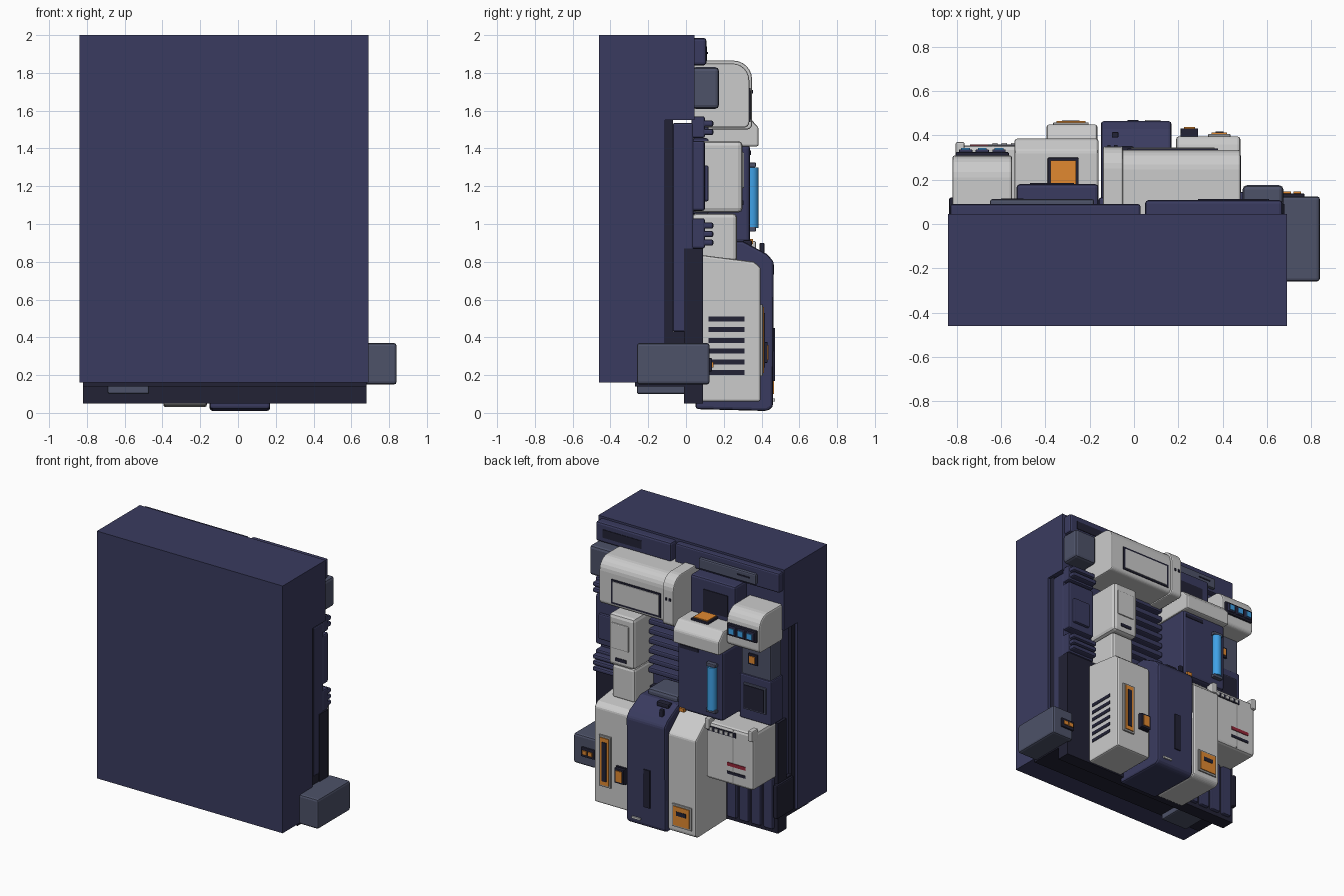
import bpy, bmesh, math

if "Cube" in bpy.data.objects:
    bpy.data.objects.remove(bpy.data.objects["Cube"])

def mat(name, c):
    m = bpy.data.materials.new(name)
    m.diffuse_color = (*c, 1)
    m.use_nodes = True
    m.node_tree.nodes["Principled BSDF"].inputs["Base Color"].default_value = m.diffuse_color
    return m

NAVY = mat("navy", (0.042, 0.044, 0.115))
DARK = mat("dark", (0.016, 0.016, 0.035))
SLATE = mat("slate", (0.075, 0.085, 0.14))
WHITE = mat("off_white", (0.55, 0.55, 0.54))
GREY = mat("grey", (0.33, 0.33, 0.33))
ORANGE = mat("orange", (0.75, 0.25, 0.03))
BLUE = mat("blue", (0.05, 0.36, 0.8))
RED = mat("red", (0.3, 0.02, 0.04))

def prism(name, prof, x0, x1, m, bevel=0.0):
    """Extrude a (y, z) profile from x0 to x1."""
    bm = bmesh.new()
    f = bm.faces.new([bm.verts.new((x0, y, z)) for y, z in prof])
    r = bmesh.ops.extrude_face_region(bm, geom=[f])
    vs = [v for v in r["geom"] if isinstance(v, bmesh.types.BMVert)]
    bmesh.ops.translate(bm, verts=vs, vec=(x1 - x0, 0, 0))
    bmesh.ops.recalc_face_normals(bm, faces=bm.faces)
    me = bpy.data.meshes.new(name)
    bm.to_mesh(me)
    bm.free()
    ob = bpy.data.objects.new(name, me)
    bpy.context.collection.objects.link(ob)
    me.materials.append(m)
    if bevel:
        b = ob.modifiers.new("bevel", "BEVEL")
        b.width, b.segments = bevel, 2
        b.limit_method, b.angle_limit = "ANGLE", math.radians(35)
    return ob

def box(name, x, y, z, m, bevel=0.0):
    return prism(name, [(y[0], z[0]), (y[1], z[0]), (y[1], z[1]), (y[0], z[1])], x[0], x[1], m, bevel)

def hood(y0, y1, z0, z1, r, r2=0.03):
    """Side profile with rounded rear edges: large on top, small below."""
    p = [(y0, z0)]
    for cy, cz, rr, a0 in ((y1 - r2, z0 + r2, r2, -90), (y1 - r, z1 - r, r, 0)):
        for i in range(7):
            a = math.radians(a0 + 15 * i)
            p.append((cy + rr * math.cos(a), cz + rr * math.sin(a)))
    return p + [(y0, z1)]

def framed(name, x, y, z, m, frame, w=0.015):
    """Screen or light set in a raised frame on a rear face at depth y."""
    box(name + "_frame", (x[0] - w, x[1] + w), (y - 0.02, y + 0.012), (z[0] - w, z[1] + w), frame, 0.004)
    box(name, x, (y, y + 0.018), z, m)

# Cabinet body, header and recessed rear wall
box("cabinet_body", (-.84, .69), (-.46, -.11), (.16, 2), NAVY)
box("cabinet_header", (-.84, .69), (-.11, .045), (1.55, 2), NAVY)
box("recess_core", (-.82, .67), (-.12, -.07), (.16, 1.56), DARK)
box("rear_plate", (-.80, .675), (-.07, .04), (.43, 1.535), NAVY, .01)
box("lower_core", (-.82, .67), (-.11, 0), (.14, .43), DARK)
box("base_plate", (-.82, .68), (-.01, .09), (.05, .87), DARK)
box("base_underside", (-.82, .68), (-.27, 0), (.14, .165), DARK)
box("under_foot", (-.69, -.47), (-.26, .0), (.10, .16), SLATE, .01)

# Header panels
box("header_panel_left", (-.83, .03), (.03, .09), (1.84, 1.985), NAVY, .012)
box("header_panel_right", (.05, .67), (.03, .108), (1.84, 1.985), NAVY, .015)
box("header_slot", (.29, .61), (.10, .112), (1.88, 1.94), DARK)
box("header_label", (-.65, -.18), (.08, .112), (1.86, 1.94), SLATE, .01)
box("header_label_slit", (-.60, -.50), (.11, .116), (1.90, 1.91), DARK)

# Boxes beside the upper housing
box("upper_side_box", (.49, .675), (.03, .175), (1.61, 1.83), SLATE, .02)
box("upper_vent_box", (-.53, -.16), (.03, .18), (1.55, 1.84), NAVY, .015)
box("upper_vent", (-.47, -.27), (.17, .185), (1.60, 1.76), DARK)

# Upper rounded housing with collar and window
prism("upper_housing", hood(.03, .335, 1.51, 1.85, .09), -.13, .48, WHITE, .008)
prism("housing_collar", hood(.03, .35, 1.50, 1.865, .1), -.14, -.05, WHITE, .008)
box("window_frame", (-.03, .38), (.32, .341), (1.54, 1.72), DARK)
box("window_panel", (-.015, .365), (.33, .345), (1.553, 1.707), WHITE, .004)
for i in range(2):
    box("housing_stud", (-.09 - i * .03, -.075 - i * .03), (.34, .356), (1.69, 1.71), DARK)

# Rounded sensor unit with three blue displays
prism("sensor_housing", hood(.03, .31, 1.47, 1.74, .1), -.82, -.55, WHITE, .012)
box("sensor_band", (-.805, -.565), (.29, .325), (1.55, 1.64), DARK, .006)
for i in range(3):
    x = -.61 - i * .075
    framed("sensor_display", (x - .02, x + .02), .325, (1.575, 1.615), BLUE, NAVY, .01)

# Left column under the sensor
box("left_column_upper", (-.81, -.57), (.03, .16), (1.20, 1.48), SLATE, .01)
box("left_column_lower", (-.82, -.56), (.03, .17), (.88, 1.21), NAVY, .01)
framed("left_button", (-.69, -.645), .16, (1.31, 1.36), ORANGE, DARK)
framed("left_vent", (-.77, -.61), .17, (.97, 1.14), DARK, SLATE, .012)

# Navy tank with blue tube and white cap
box("tank", (-.54, -.165), (.03, .34), (.90, 1.42), NAVY, .02)
prism("tank_cap", [(.03, 1.41), (.385, 1.41), (.385, 1.51), (.33, 1.57), (.03, 1.57)], -.54, -.16, WHITE, .012)
box("cap_light_frame", (-.39, -.25), (.16, .30), (1.56, 1.585), DARK, .005)
box("cap_light", (-.377, -.263), (.173, .287), (1.57, 1.592), ORANGE)
box("tank_slot", (-.34, -.19), (.335, .345), (1.365, 1.39), DARK)
bpy.ops.mesh.primitive_cylinder_add(vertices=20, radius=.033, depth=.32, location=(-.46, .35, 1.14))
tube = bpy.context.object
tube.name = "light_tube"
tube.data.materials.append(BLUE)
bpy.ops.object.shade_smooth_by_angle()
for z in (.96, 1.30):
    box("tube_clip", (-.50, -.42), (.33, .37), (z, z + .025), SLATE, .005)
box("tank_tab", (-.23, -.19), (.33, .355), (.895, .92), ORANGE)

# White right column
box("right_column_upper", (.22, .43), (.03, .30), (1.06, 1.44), WHITE, .025)
box("right_column_lower", (.235, .42), (.03, .27), (.80, 1.055), WHITE, .02)
box("right_column_door", (.26, .40), (.29, .308), (1.19, 1.38), WHITE, .006)
box("right_column_slot", (.28, .37), (.295, .304), (1.10, 1.125), DARK)

# Slatted radiator and pipe bands
for i in range(8):
    z = .98 + i * .072
    box("radiator_slat", (-.16, .23), (.03, .12), (z, z + .042), NAVY, .012)
for z0, n in ((1.47, 2), (.885, 3)):
    box("pipe_mount", (.45, .675), (.03, .10), (z0 - .015, z0 + n * .045 + .01), NAVY, .01)
    for i in range(n):
        box("pipe_band", (.46, .67), (.06, .145), (z0 + i * .045, z0 + i * .045 + .034), NAVY, .012)
box("right_panel", (.45, .675), (.03, .10), (1.07, 1.44), NAVY, .012)
box("right_panel_cover", (.50, .64), (.09, .12), (1.12, 1.31), NAVY, .01)
box("right_recess", (.49, .66), (.03, .06), (.45, .86), DARK)

# Side box with two orange lights
box("side_box", (.66, .84), (-.26, .125), (.15, .37), SLATE, .015)
box("side_light_frame", (.66, .77), (.12, .138), (.22, .29), DARK, .005)
for x in (.675, .72):
    box("side_light", (x, x + .035), (.13, .146), (.24, .27), ORANGE)

# Lower white cabinet with side vents and orange strip
prism("lower_cabinet_right", [(.05, .06), (.395, .06), (.395, .77), (.36, .80), (.05, .84)], .19, .48, WHITE, .012)
for i in range(6):
    z = .20 + i * .057
    box("side_vent", (.47, .483), (.12, .31), (z, z + .026), DARK)
framed("strip_light", (.35, .42), .395, (.21, .56), ORANGE, GREY)
box("strip_core", (.367, .403), (.40, .418), (.24, .53), DARK)
framed("small_light", (.225, .275), .42, (.28, .36), ORANGE, DARK)
box("small_light_mount", (.21, .29), (.38, .41), (.26, .38), DARK)

# Central navy tower
prism("central_tower", [(.05, .02), (.43, .01), (.46, .03), (.465, .80), (.43, .84), (.30, .91), (.05, .91)], -.15, .17, NAVY, .015)
box("tower_top_box", (-.12, .13), (.06, .27), (.88, .95), SLATE, .02)
box("tower_handle", (-.10, 0), (.30, .35), (.88, .915), DARK, .01)
box("tower_knob", (-.10, -.07), (.39, .415), (.84, .90), DARK, .005)
box("tower_slot", (-.03, .02), (.455, .47), (.17, .45), DARK)
box("tower_dash", (.05, .12), (.455, .47), (.06, .075), WHITE)

# Lower white cabinet with orange screen
prism("lower_cabinet_middle", [(.05, .04), (.42, .03), (.45, .05), (.45, .76), (.30, .89), (.05, .89)], -.395, -.165, WHITE, .012)
framed("orange_screen", (-.35, -.22), .447, (.10, .24), ORANGE, GREY)
box("screen_bar", (-.325, -.245), (.46, .468), (.175, .205), DARK)

# Hanging white case with hooks, slots and dashes
box("hanging_case", (-.80, -.41), (.05, .355), (.46, .88), WHITE, .02)
box("case_split", (-.64, -.634), (.35, .358), (.47, .87), GREY)
box("case_rail", (-.66, -.43), (.34, .36), (.82, .855), DARK)
for i in range(5):
    x = -.46 - i * .042
    box("case_tooth", (x - .012, x + .012), (.35, .366), (.825, .85), WHITE)
for x in (-.43, -.785):
    box("case_hook", (x - .02, x + .02), (.30, .37), (.83, .91), WHITE, .008)
box("case_red_dash", (-.74, -.59), (.35, .36), (.60, .625), RED)
box("case_dark_dash", (-.74, -.59), (.35, .36), (.54, .56), DARK)

# Lower left wall ribs and corner block
for i in range(4):
    x = -.79 + i * .1
    box("wall_rib", (x, x + .075), (.05, .115), (.08, .46), NAVY, .01)
box("corner_block", (-.835, -.80), (-.08, .12), (.17, .42), DARK, .01)
box("left_wall_panel", (-.80, -.41), (.03, .10), (.48, .90), NAVY, .01)
